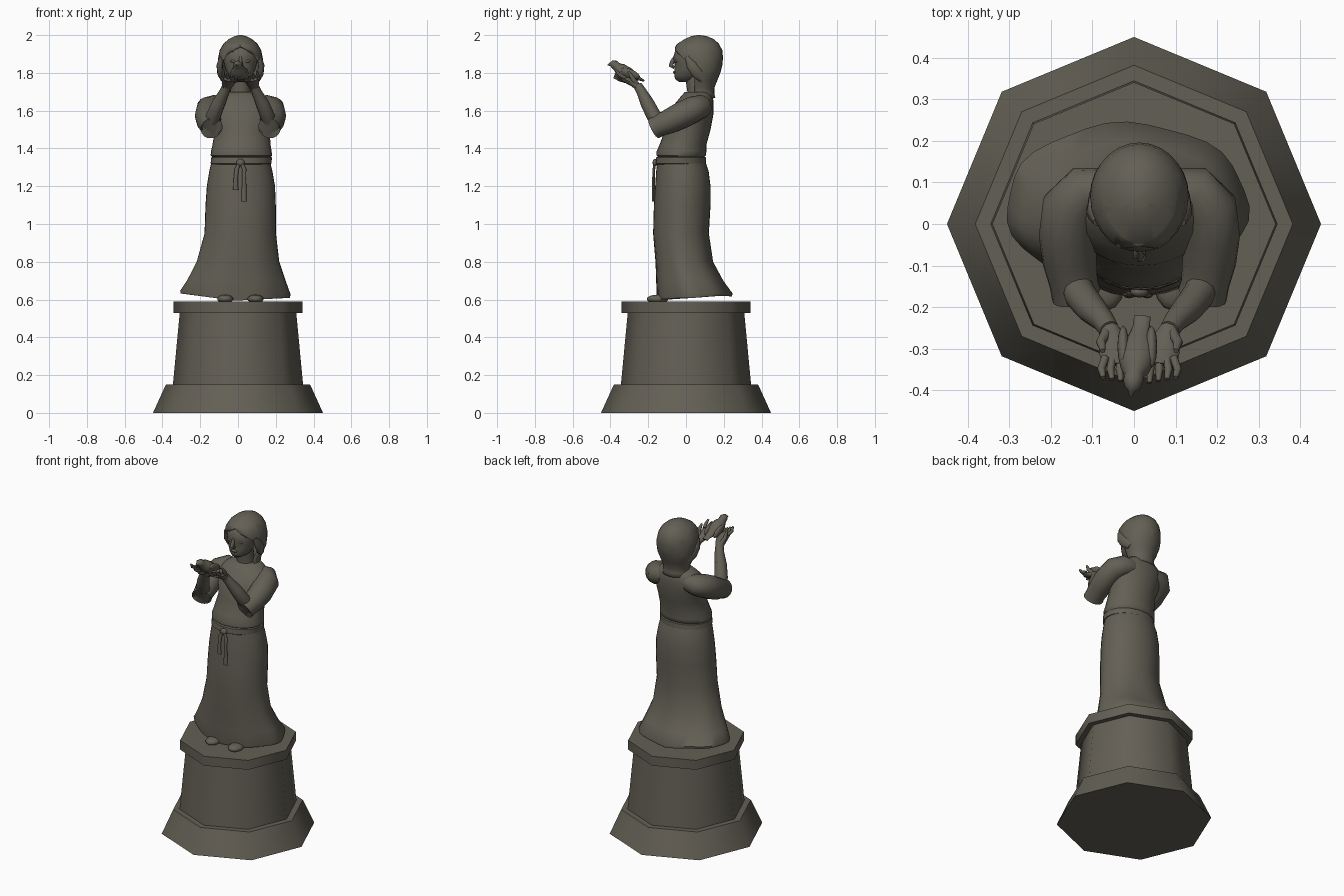
import bpy, bmesh, math
from mathutils import Vector, Matrix

CX = 0.013  # figure's own centre line
bronze = bpy.data.materials.new("dark_bronze")
bronze.diffuse_color = (0.125, 0.115, 0.09, 1)


def finish(bm, name, angle=50):
    bmesh.ops.recalc_face_normals(bm, faces=bm.faces[:])
    me = bpy.data.meshes.new(name)
    bm.to_mesh(me)
    bm.free()
    ob = bpy.data.objects.new(name, me)
    bpy.context.collection.objects.link(ob)
    me.materials.append(bronze)
    bpy.ops.object.select_all(action='DESELECT')
    ob.select_set(True)
    bpy.context.view_layer.objects.active = ob
    bpy.ops.object.shade_smooth_by_angle(angle=math.radians(angle))
    return ob


def skin(bm, rings, caps=True):
    vs = [[bm.verts.new(p) for p in r] for r in rings]
    n = len(vs[0])
    for a, b in zip(vs, vs[1:]):
        for i in range(n):
            j = (i + 1) % n
            bm.faces.new((a[i], a[j], b[j], b[i]))
    if caps:
        bm.faces.new(vs[0][::-1])
        bm.faces.new(vs[-1])


def level(z, x0, x1, y0, y1, n, lift=0, fold=0):
    # one horizontal oval ring given by its bounds
    pts = []
    for i in range(n):
        t = 2 * math.pi * i / n
        c, s = math.cos(t), math.sin(t)
        k = 1 + fold * math.cos(7 * t + 1)
        pts.append(((x0 + x1) / 2 + (x1 - x0) / 2 * c * k,
                    (y0 + y1) / 2 + (y1 - y0) / 2 * s * k,
                    z + lift * (abs(c) * (1.3 if c < 0 else 0.5) + max(s, 0) * 0.7)))
    return pts


def loft(name, rows, n=24, angle=50):
    bm = bmesh.new()
    skin(bm, [level(*r[:5], n, *r[5:]) for r in rows])
    return finish(bm, name, angle)


def tube(name, pts, n=10, angle=60):
    # swept tube; each point is x, y, z, radius (and a second radius if flat)
    bm = bmesh.new()
    P = [Vector(p[:3]) for p in pts]
    rings = []
    for i, p in enumerate(pts):
        t = (P[min(i + 1, len(P) - 1)] - P[max(i - 1, 0)]).normalized()
        a = Vector((1, 0, 0)) - t * t.x
        a.normalize()
        b = t.cross(a)
        ra, rb = p[3], p[-1]
        rings.append([P[i] + a * ra * math.cos(2 * math.pi * k / n)
                      + b * rb * math.sin(2 * math.pi * k / n) for k in range(n)])
    skin(bm, rings)
    return finish(bm, name, angle)


def blob(name, loc, size, rot=0):
    bm = bmesh.new()
    m = Matrix.Translation(loc) @ Matrix.Rotation(rot, 4, 'X') @ Matrix.Diagonal((*size, 1))
    bmesh.ops.create_uvsphere(bm, u_segments=12, v_segments=8, radius=1, matrix=m)
    return finish(bm, name, 60)


# Octagonal pedestal
for name, z0, r0, z1, r1 in (("pedestal_base", 0, .45, .15, .382),
                             ("pedestal_shaft", .145, .345, .535, .308),
                             ("pedestal_cap", .53, .341, .59, .341)):
    loft(name, [(z0, -r0, r0, -r0, r0), (z1, -r1, r1, -r1, r1)], 8, 50)

# Skirt flaring to an uneven hem
loft("skirt", [(.594, -.305, .272, -.155, .24, .03, .02),
               (.615, -.307, .275, -.158, .243, .025, .02),
               (.70, -.272, .25, -.16, .195, 0, .015),
               (.80, -.22, .217, -.163, .142, 0, .012),
               (.95, -.178, .2, -.175, .12, 0, .008),
               (1.10, -.172, .2, -.17, .13),
               (1.20, -.165, .196, -.163, .13),
               (1.28, -.152, .182, -.158, .12),
               (1.34, -.138, .168, -.15, .1)], 36)

# Belt, knot and hanging ends
loft("belt", [(1.315, -.138, .165, -.155, .1), (1.32, -.145, .177, -.162, .107),
              (1.352, -.142, .18, -.158, .105), (1.357, -.13, .17, -.15, .095)], 24, 40)
blob("belt_knot", (CX, -.163, 1.325), (.022, .014, .02))
for name, s, x1, z1 in (("belt_end_left", -1, -.012, 1.18), ("belt_end_right", 1, .032, 1.12)):
    tube(name, [(CX + s * .005, -.165, 1.325, .008, .006), (CX + s * .02, -.17, 1.29, .011, .007),
                (x1, -.172, 1.24, .011, .007), (x1, -.171, z1, .014, .008)], 8)

# Blouse overhanging the belt
loft("blouse", [(1.35, -.13, .168, -.14, .09), (1.362, -.145, .18, -.155, .105),
                (1.385, -.143, .178, -.155, .108), (1.42, -.135, .172, -.14, .108),
                (1.50, -.122, .168, -.11, .13), (1.58, -.15, .183, -.1, .145),
                (1.635, -.155, .185, -.06, .146), (1.672, -.115, .145, -.03, .143),
                (1.70, -.07, .1, -.005, .13)], 28)

# Neck and face
tube("neck", [(CX, .07, 1.63, .062), (CX, .06, 1.70, .052), (CX, .045, 1.80, .052)], 16)
rows = [(1.752, .02, -.035, .03), (1.765, .043, -.056, .06), (1.785, .062, -.062, .08),
        (1.815, .078, -.06, .1), (1.85, .088, -.062, .13), (1.88, .093, -.068, .14),
        (1.92, .092, -.057, .15), (1.96, .07, -.02, .14)]
loft("face", [(z, CX - r, CX + r, a, b) for z, r, a, b in rows], 20)
tube("nose", [(CX, -.06, 1.885, .007), (CX, -.072, 1.86, .01, .012),
              (CX, -.08, 1.838, .015, .012), (CX, -.062, 1.828, .014, .008)], 8)
blob("lips", (CX, -.06, 1.803), (.022, .009, .008))
for s, side in ((-1, "left"), (1, "right")):
    blob("eyelid_" + side, (CX + s * .035, -.052, 1.862), (.018, .009, .008))

# Parted hair: shell trimmed around the face
rows = [(1.668, .088, .005, .155), (1.69, .078, .01, .15), (1.72, .083, 0, .15),
        (1.76, .099, -.02, .166), (1.80, .114, -.035, .182), (1.84, .119, -.055, .192),
        (1.88, .118, -.067, .196), (1.92, .11, -.072, .192), (1.955, .09, -.045, .174),
        (1.98, .06, -.005, .145), (1.995, .03, .03, .11), (2.0, .006, .06, .075)]
bm = bmesh.new()
skin(bm, [level(z, CX - r, CX + r, a, b, 28) for z, r, a, b in rows])
planes = [(Vector((CX, -.07, 1.952)), Vector((s * .55, .42, 1))) for s in (-1, 1)]
planes.append((Vector((0, .045, 0)), Vector((0, 1, 0))))
for co, no in planes:
    bmesh.ops.bisect_plane(bm, geom=bm.verts[:] + bm.edges[:] + bm.faces[:],
                           plane_co=co, plane_no=no)


def bare(p):
    return p.y < .045 and p.z < 1.952 - .55 * abs(p.x - CX) - .42 * (p.y + .07)


gone = [f for f in bm.faces if bare(f.calc_center_median()) or f.calc_center_median().z < 1.669]
bmesh.ops.delete(bm, geom=gone, context='FACES')
hair = finish(bm, "hair", 50)
mod = hair.modifiers.new("thickness", 'SOLIDIFY')
mod.thickness, mod.offset = .02, -1

# Paired parts
for s, side in ((-1, "left"), (1, "right")):
    def X(x):
        return CX + s * x

    # side lock over the ear
    tube("hair_lock_" + side, [(X(.1), .005, 1.885, .012), (X(.11), .03, 1.84, .017, .03),
                               (X(.106), .06, 1.80, .017, .034), (X(.09), .09, 1.765, .014, .02)], 10)
    # wide short sleeve
    tube("sleeve_" + side, [(X(.08), .085, 1.625, .05), (X(.13), .08, 1.622, .062),
                            (X(.165), .04, 1.608, .07), (X(.172), -.03, 1.573, .07),
                            (X(.168), -.09, 1.543, .065), (X(.158), -.145, 1.52, .058),
                            (X(.152), -.17, 1.508, .06), (X(.152), -.165, 1.51, .048)], 16, 50)
    # forearm and palm
    tube("forearm_" + side, [(X(.155), -.13, 1.525, .036), (X(.142), -.172, 1.575, .039),
                             (X(.115), -.205, 1.64, .036), (X(.085), -.235, 1.70, .027),
                             (X(.072), -.255, 1.732, .024)], 12)
    tube("palm_" + side, [(X(.073), -.248, 1.722, .022), (X(.066), -.275, 1.742, .034, .019),
                          (X(.058), -.31, 1.76, .038, .018), (X(.055), -.338, 1.768, .034, .013)], 10)
    # fingers and thumb cupped round the bird
    for i in range(4):
        tube(f"finger_{side}_{i + 1}",
             [(X(.028 + .018 * i), -.32, 1.756 + .006 * i, .010),
              (X(.026 + .022 * i), -.35, 1.764 + .008 * i, .010),
              (X(.024 + .021 * i), -.382 + .004 * i, 1.778 + .011 * i, .006)], 7)
    tube("thumb_" + side, [(X(.08), -.262, 1.74, .014), (X(.093), -.285, 1.775, .012),
                           (X(.088), -.305, 1.808, .006)], 8)
    # toes peeping out under the hem
    blob("foot_" + side, (X(.08), -.15, .603), (.043, .058, .023))
    # folded wing
    blob("bird_wing_" + side, (X(.034) - .005, -.295, 1.797), (.014, .055, .022), -.4)

# Bird
tube("bird", [(-.008, -.416, 1.842, .002), (-.006, -.402, 1.845, .009), (-.004, -.393, 1.846, .019),
              (-.002, -.378, 1.843, .024), (0, -.364, 1.831, .024), (.003, -.348, 1.817, .036),
              (.006, -.325, 1.803, .044, .036), (.01, -.298, 1.791, .042, .033),
              (.014, -.27, 1.779, .027, .018), (.018, -.245, 1.768, .02, .009),
              (.02, -.222, 1.758, .02, .005)], 12)
